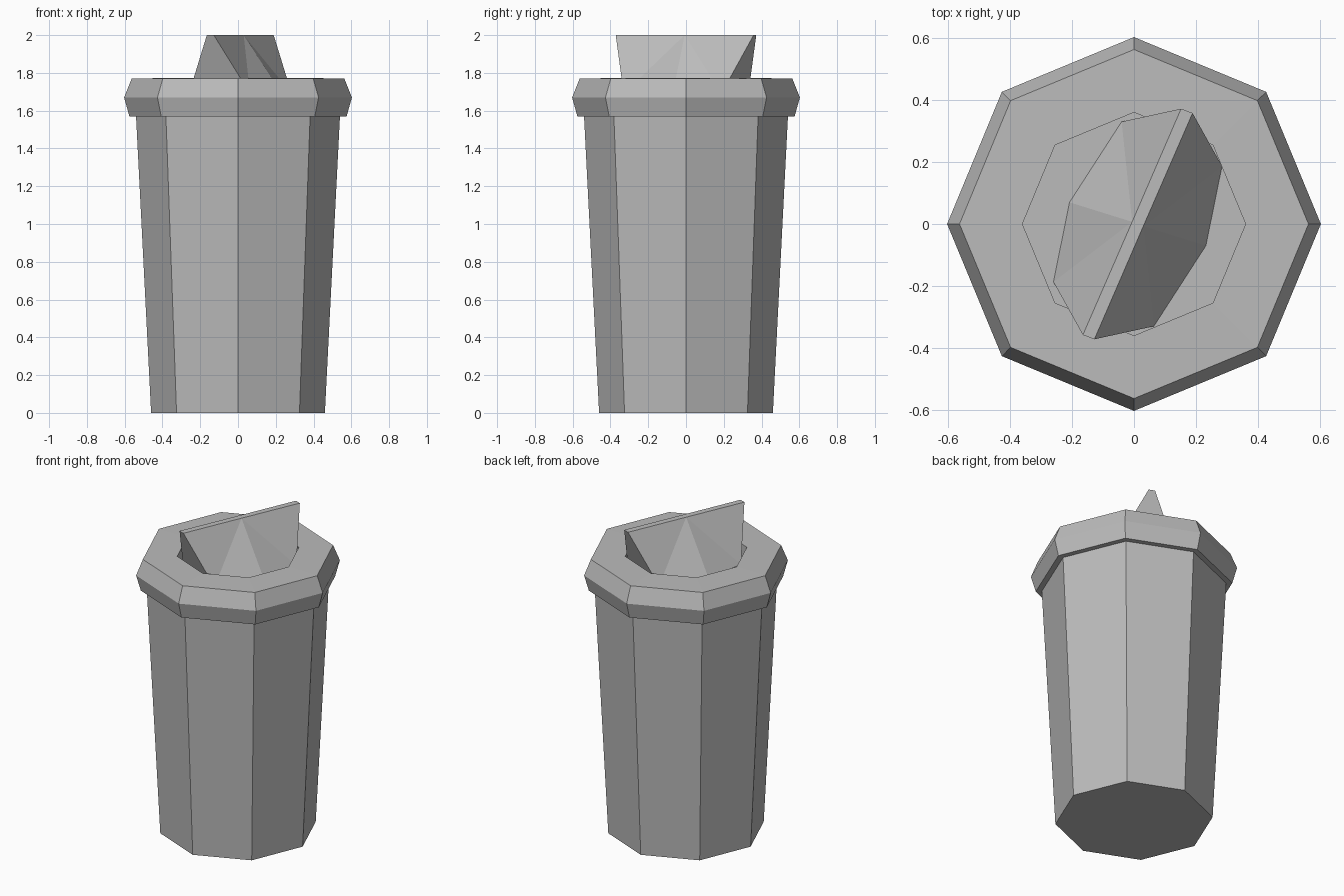
import bpy, bmesh
from math import cos, sin, pi

if "Cube" in bpy.data.objects:
    bpy.data.objects.remove(bpy.data.objects["Cube"], do_unlink=True)

grey = bpy.data.materials.new("plain grey")
grey.use_nodes = True
GREY = (0.5, 0.5, 0.5, 1)
grey.diffuse_color = GREY
grey.node_tree.nodes["Principled BSDF"].inputs["Base Color"].default_value = GREY


def finish(name, bm):
    bmesh.ops.recalc_face_normals(bm, faces=bm.faces)
    mesh = bpy.data.meshes.new(name)
    bm.to_mesh(mesh)
    bm.free()
    mesh.materials.append(grey)
    obj = bpy.data.objects.new(name, mesh)
    bpy.context.collection.objects.link(obj)
    return obj


def octagonal(name, profile):
    """Sweep a (radius, height) profile round eight sides and cap both ends."""
    bm = bmesh.new()
    rings = [[bm.verts.new((r * cos(i * pi / 4), r * sin(i * pi / 4), z))
              for i in range(8)] for r, z in profile]
    for a, b in zip(rings, rings[1:]):
        for i in range(8):
            j = (i + 1) % 8
            bm.faces.new((a[i], a[j], b[j], b[i]))
    bm.faces.new(rings[0])
    bm.faces.new(rings[-1])
    return finish(name, bm)


# Tapered container and bevelled lid with a sunken centre
octagonal("container", [(0.46, 0), (0.54, 1.575)])
octagonal("lid", [(0.575, 1.57), (0.603, 1.67), (0.563, 1.77),
                  (0.36, 1.773), (0.36, 1.69)])

# Turning handle: six-sided base lofted up to a narrow overhanging ridge
CX = 0.012
half_base = [(-0.052, 0.33), (-0.22, 0.07), (-0.272, -0.187)]
half_top = [(0.14, 0.372), (-0.018, 0.007), (-0.177, -0.358)]


def ring(bm, half, z):
    points = half + [(-x, -y) for x, y in half]
    return [bm.verts.new((x + CX, y, z)) for x, y in points]


bm = bmesh.new()
base = ring(bm, half_base, 1.69)
top = ring(bm, half_top, 2.0)
for start in (0, 3):
    b, t = base[start:start + 3], top[start:start + 3]
    # Long side fans out from the middle of the ridge
    fan = [t[0], *b, t[2]]
    for p, q in zip(fan, fan[1:]):
        bm.faces.new((p, q, t[1]))
    # Slanted end
    nxt = (start + 3) % 6
    bm.faces.new((b[2], base[nxt], top[nxt], t[2]))
bm.faces.new(top)
bm.faces.new(base)
finish("lid_handle", bm)
